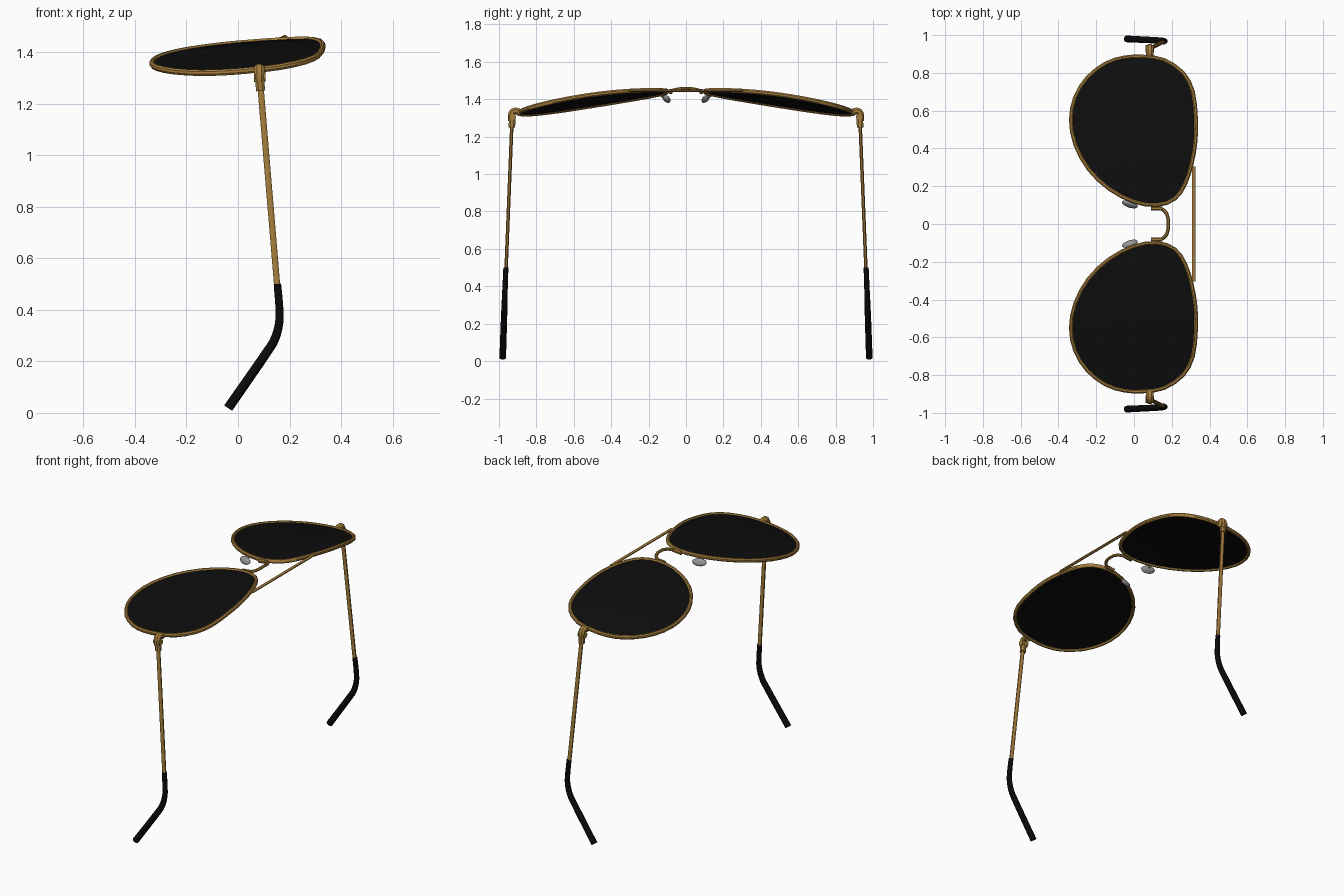
import bpy, bmesh, math
from mathutils import Vector, Matrix

if "Cube" in bpy.data.objects:
    bpy.data.objects.remove(bpy.data.objects["Cube"])


def material(name, rgb):
    m = bpy.data.materials.new(name)
    m.diffuse_color = (*rgb, 1)
    m.use_nodes = True
    m.node_tree.nodes["Principled BSDF"].inputs["Base Color"].default_value = m.diffuse_color
    return m


GOLD = material("gold_metal", (0.38, 0.21, 0.045))
LENS = material("dark_lens", (0.004, 0.004, 0.004))
BLACK = material("black_plastic", (0.003, 0.003, 0.0035))
GREY = material("grey_silicone", (0.30, 0.30, 0.30))


def finish(ob, mat):
    ob.data.materials.clear()
    ob.data.materials.append(mat)
    bpy.ops.object.select_all(action='DESELECT')
    ob.select_set(True)
    bpy.context.view_layer.objects.active = ob
    bpy.ops.object.shade_smooth_by_angle(angle=math.radians(40))
    return ob


def from_bmesh(name, bm, mat):
    bmesh.ops.recalc_face_normals(bm, faces=bm.faces)
    me = bpy.data.meshes.new(name)
    bm.to_mesh(me)
    bm.free()
    ob = bpy.data.objects.new(name, me)
    bpy.context.collection.objects.link(ob)
    return finish(ob, mat)


def smooth_path(pts, steps, closed=False):
    """Catmull-Rom points through the given path."""
    p = [Vector(q) for q in pts]
    n = len(p)
    get = (lambda i: p[i % n]) if closed else (lambda i: p[max(0, min(n - 1, i))])
    out = []
    for i in range(n if closed else n - 1):
        a, b, c, d = (get(i + k) for k in (-1, 0, 1, 2))
        for j in range(steps):
            t = j / steps
            out.append(0.5 * (2 * b + (c - a) * t + (2 * a - 5 * b + 4 * c - d) * t * t
                              + (3 * b - a - 3 * c + d) * t ** 3))
    return out if closed else out + [p[-1]]


def sweep(name, path, rx, ry, mat, sides=10, closed=False, grow=1.0):
    """Elliptical tube: rx lies along the side axis nearest x, ry across it."""
    bm = bmesh.new()
    rings, n = [], len(path)
    for i, p in enumerate(path):
        a = path[(i - 1) % n] if closed else path[max(0, i - 1)]
        b = path[(i + 1) % n] if closed else path[min(n - 1, i + 1)]
        t = (b - a).normalized()
        ref = Vector((0, 0, 1)) if closed else Vector((0, 1, 0)) if mat is BLACK else Vector((1, 0, 0))
        if abs(t.dot(ref)) > 0.95:
            ref = Vector((0, 0, 1))
        u = (ref - t * ref.dot(t)).normalized()
        v = t.cross(u)
        k = 1 + (grow - 1) * i / (n - 1)
        rings.append([bm.verts.new(p + k * (u * rx * math.cos(w) + v * ry * math.sin(w)))
                      for w in (2 * math.pi * (j + 0.5) / sides for j in range(sides))])
    for i in range(n if closed else n - 1):
        r, s = rings[i], rings[(i + 1) % n]
        for j in range(sides):
            k = (j + 1) % sides
            bm.faces.new((r[j], r[k], s[k], s[j]))
    if not closed:
        bm.faces.new(rings[0])
        bm.faces.new(rings[-1])
    return from_bmesh(name, bm, mat)


def surface_z(x, y):
    """Wrapped, slightly tilted lens surface."""
    y = abs(y)
    return 1.431 + 0.09 * x - 0.1 * x * x + 0.036 * y - 0.175 * y * y


OUTLINE = [(0.05, 0.886), (0.16, 0.868), (0.26, 0.80), (0.312, 0.70), (0.328, 0.56),
           (0.326, 0.44), (0.306, 0.32), (0.27, 0.21), (0.215, 0.133), (0.12, 0.10),
           (0.0, 0.118), (-0.13, 0.185), (-0.24, 0.29), (-0.311, 0.42), (-0.334, 0.55),
           (-0.312, 0.67), (-0.247, 0.775), (-0.15, 0.85), (-0.05, 0.882)]


def lens(name, outline, centre):
    bm = bmesh.new()
    sheets = []
    n = len(outline)
    for dz in (0.004, -0.004):
        hub = bm.verts.new((centre.x, centre.y, surface_z(centre.x, centre.y) + dz))
        rings = []
        for f in (0.35, 0.7, 1.0):
            ring = []
            for p in outline:
                q = centre.lerp(p, f)
                ring.append(bm.verts.new((q.x, q.y, surface_z(q.x, q.y) + dz)))
            rings.append(ring)
        for j in range(n):
            k = (j + 1) % n
            bm.faces.new((hub, rings[0][j], rings[0][k]))
            for r, s in zip(rings, rings[1:]):
                bm.faces.new((r[j], s[j], s[k], r[k]))
        sheets.append(rings[-1])
    a, b = sheets
    for j in range(n):
        k = (j + 1) % n
        bm.faces.new((a[j], b[j], b[k], a[k]))
    return from_bmesh(name, bm, LENS)


for s, side in ((1, "left"), (-1, "right")):
    def mir(pts):
        return [Vector((x, y * s, z)) for x, y, z in pts]

    # Lens and its wire rim
    edge = smooth_path(mir([(x, y, 0) for x, y in OUTLINE]), 2, True)
    for p in edge:
        p.z = surface_z(p.x, p.y)
    lens(side + "_lens", [p.to_2d() for p in edge], Vector((0.02, 0.5 * s)))
    sweep(side + "_rim", edge, 0.013, 0.011, GOLD, 8, True)

    # End piece bending down from the rim to the hinge
    sweep(side + "_end_piece", smooth_path(mir([
        (0.083, 0.885, 1.325), (0.083, 0.905, 1.336), (0.083, 0.925, 1.333),
        (0.083, 0.934, 1.312), (0.083, 0.932, 1.285)]), 3), 0.022, 0.02, GOLD, 8)

    # Hinge barrel and temple socket
    sweep(side + "_hinge_barrel", mir([(0.062, 0.928, 1.305), (0.106, 0.928, 1.305)]),
          0.019, 0.019, GOLD, 12)
    sweep(side + "_hinge_socket", mir([(0.083, 0.929, 1.30), (0.088, 0.931, 1.25)]),
          0.019, 0.019, GOLD, 8)

    # Temple arm and black ear tip
    sweep(side + "_temple", mir([(0.087, 0.931, 1.27), (0.154, 0.963, 0.47)]),
          0.013, 0.010, GOLD, 8)
    sweep(side + "_ear_tip", smooth_path(mir([
        (0.153, 0.963, 0.50), (0.161, 0.967, 0.40), (0.159, 0.969, 0.345),
        (0.142, 0.971, 0.285), (0.105, 0.973, 0.225), (-0.038, 0.980, 0.019)]), 4),
        0.014, 0.015, BLACK, 12, grow=1.3)

    # Nose pad on a short wire
    bm = bmesh.new()
    bmesh.ops.create_uvsphere(bm, u_segments=16, v_segments=10, radius=1.0)
    bm.transform(Matrix.Translation((-0.022, 0.104 * s, 1.402))
                 @ Matrix.Rotation(-0.3 * s, 4, 'Z') @ Matrix.Rotation(-0.6 * s, 4, 'X')
                 @ Matrix.Diagonal((0.044, 0.014, 0.024, 1)))
    from_bmesh(side + "_nose_pad", bm, GREY)
    sweep(side + "_pad_wire", smooth_path(mir([
        (-0.01, 0.122, 1.430), (-0.015, 0.130, 1.415), (-0.02, 0.112, 1.404)]), 3),
        0.005, 0.005, GOLD, 6)

    # Bridge foot soldered along the rim
    sweep(side + "_bridge_foot", mir([(0.09, 0.082, 1.438), (0.15, 0.082, 1.444)]),
          0.012, 0.011, GOLD, 8)

# Curved nose bridge
half = [(0.12, 0.082, 1.441), (0.152, 0.076, 1.446), (0.172, 0.055, 1.452), (0.181, 0.026, 1.457)]
sweep("nose_bridge", smooth_path(
    half + [(0.182, 0, 1.458)] + [(x, -y, z) for x, y, z in reversed(half)], 3),
    0.010, 0.009, GOLD, 8)

# Straight brow bar
sweep("brow_bar", [Vector((0.316, -0.305, 1.446)), Vector((0.316, 0.305, 1.446))],
      0.010, 0.008, GOLD, 8)
